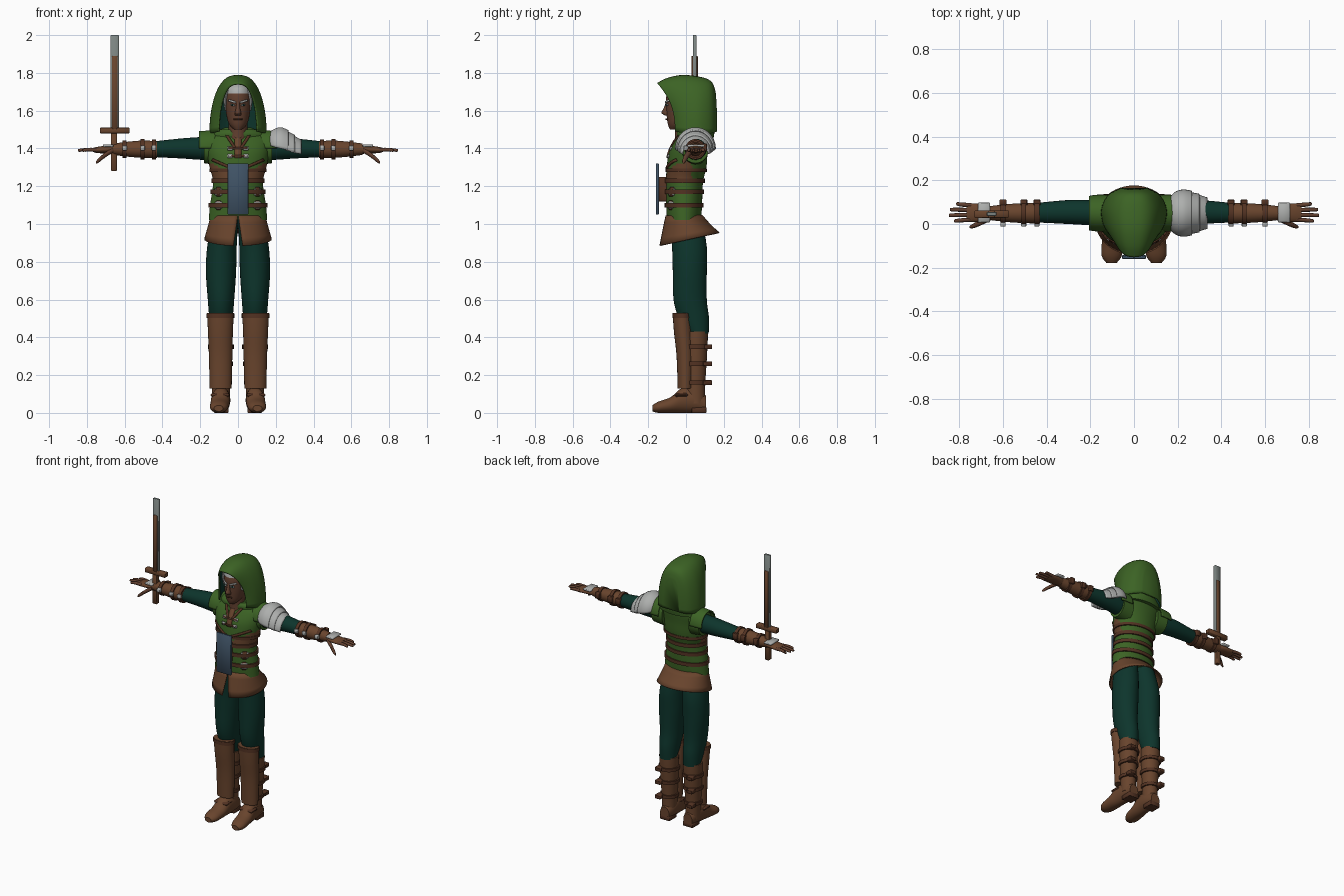
import bpy, bmesh
from math import sin, cos, pi, sqrt, copysign
from mathutils import Vector, Matrix

if "Cube" in bpy.data.objects:
    bpy.data.objects.remove(bpy.data.objects["Cube"])


def material(name, *rgb):
    m = bpy.data.materials.new(name)
    m.use_nodes = True
    m.diffuse_color = (*rgb, 1)
    m.node_tree.nodes["Principled BSDF"].inputs["Base Color"].default_value = (*rgb, 1)
    return m


GREEN = material("cloth green", .045, .125, .018)
TEAL = material("dark teal", .004, .035, .025)
LEATHER = material("leather brown", .14, .058, .026)
STRAP = material("strap brown", .085, .032, .016)
SKIN = material("skin brown", .12, .05, .028)
PALE = material("pale grey", .42, .43, .42)
STEEL = material("steel grey", .2, .23, .22)
SLATE = material("slate blue", .05, .085, .13)


def finish(name, bm, mats, mirror=False, thick=0, rule=None):
    """Turn a bmesh into a shaded object with outward normals."""
    bmesh.ops.recalc_face_normals(bm, faces=bm.faces)
    mid = sum((v.co for v in bm.verts), Vector()) / len(bm.verts)
    if sum(f.normal.dot(f.calc_center_median() - mid) * f.calc_area() for f in bm.faces) < 0:
        bmesh.ops.reverse_faces(bm, faces=bm.faces)
    mesh = bpy.data.meshes.new(name)
    for f in bm.faces:
        f.material_index = rule(f.calc_center_median()) if rule else 0
    bm.to_mesh(mesh)
    bm.free()
    obj = bpy.data.objects.new(name, mesh)
    bpy.context.collection.objects.link(obj)
    for m in mats:
        mesh.materials.append(m)
    bpy.ops.object.select_all(action="DESELECT")
    obj.select_set(True)
    bpy.context.view_layer.objects.active = obj
    bpy.ops.object.shade_smooth_by_angle(angle=pi / 4)
    if thick:
        solid = obj.modifiers.new("thickness", "SOLIDIFY")
        solid.thickness, solid.offset = thick, 0
        solid.material_offset = len(mats) - 1
    if mirror:
        obj.modifiers.new("mirror", "MIRROR")
    return obj


def grid(name, rows, mats, closed=True, caps=(0, -1), **options):
    """Skin a list of point rows."""
    bm = bmesh.new()
    rows = [[bm.verts.new(p) for p in row] for row in rows]
    n = len(rows[0])
    for a, b in zip(rows, rows[1:]):
        for i in range(n if closed else n - 1):
            j = (i + 1) % n
            bm.faces.new((a[i], a[j], b[j], b[i]))
    for c in caps:
        bm.faces.new(rows[c])
    return finish(name, bm, mats, **options)


def smooth(rings, steps=4):
    """Spline through the given stations."""
    out = []
    for i in range(len(rings) - 1):
        quad = [rings[max(i - 1, 0)], rings[i], rings[i + 1], rings[min(i + 2, len(rings) - 1)]]
        for k in range(steps):
            t = k / steps
            out.append([b + t / 2 * (c - a + t * (2*a - 5*b + 4*c - d + t * (3*(b - c) + d - a)))
                        for a, b, c, d in zip(*quad)])
    return out + [list(rings[-1])]


def loft(name, rings, mat, axis="z", n=24, steps=4, arc=0, **options):
    """Ellipse stations (position, centre a, centre b, radius a, radius b)."""
    rows = []
    for p, a, b, ra, rb in smooth(rings, steps):
        row = []
        for i in range(n):
            t = arc * i / (n - 1) if arc else 2 * pi * i / n
            u, v = a + ra * cos(t), b + rb * sin(t)
            row.append({"x": (p, u, v), "y": (u, p, v), "z": (u, v, p)}[axis])
        rows.append(row)
    if arc:
        options.update(closed=False, caps=())
    return grid(name, rows, mat if isinstance(mat, list) else [mat], **options)


def sample(rings, p):
    return min(smooth(rings, 40), key=lambda r: abs(r[0] - p))


def strap(name, rings, p, half, out, mat, axis="z", **options):
    """Band wrapped round a lofted part."""
    _, a, b, ra, rb = sample(rings, p)
    loft(name, [(p - half, a, b, ra + out, rb + out), (p + half, a, b, ra + out, rb + out)],
         mat, axis, steps=1, **options)


def box(name, lo, hi, mat, bevel=.003, mirror=False):
    bm = bmesh.new()
    lo, hi = Vector(lo), Vector(hi)
    bmesh.ops.create_cube(bm, size=1, matrix=Matrix.Translation((lo + hi) / 2) @ Matrix.Diagonal((*(hi - lo), 1)))
    bmesh.ops.bevel(bm, geom=bm.edges[:], offset=bevel, segments=1, affect="EDGES")
    return finish(name, bm, [mat], mirror)


def ribbon(name, rings, start, end, width, mat, mirror=True):
    """Flat band laid on the front of a lofted part, from (x, z) to (x, z)."""
    a, b = Vector(start), Vector(end)
    side = (b - a).orthogonal().normalized() * width / 2
    rows = []
    for i in range(7):
        row = []
        for q in (a.lerp(b, i / 6) + side, a.lerp(b, i / 6) - side):
            _, cx, cy, rx, ry = sample(rings, q.y)
            row.append((q.x, cy - ry * sqrt(max(0, 1 - (q.x / rx) ** 2)) - .003, q.y))
        rows.append(row)
    grid(name, rows, [mat], closed=False, caps=(), thick=.009, mirror=mirror)


# Tunic with a leather underbust panel at the front
torso = [(1.02, 0, -.01, .155, .09), (1.1, 0, -.01, .148, .095), (1.22, 0, -.008, .132, .098),
         (1.3, 0, .003, .15, .105), (1.38, 0, .012, .165, .102), (1.44, 0, .03, .17, .09),
         (1.48, 0, .045, .14, .075), (1.51, 0, .045, .07, .05)]
loft("tunic", torso, [GREEN, LEATHER], n=64, steps=8,
     rule=lambda c: int(c.y < .03 and 1.22 < c.z < 1.25 + abs(c.x) / 2))
for z in (1.1, 1.17, 1.23):
    strap("waist_strap", torso, z, .012, .008, STRAP, n=40)
strap("back_strap", torso, 1.285, .01, .006, STRAP)
for z in (1.1, 1.17):
    ribbon("strap_buckle", torso, (.085, z), (.12, z), .036, PALE)
    ribbon("buckle_centre", torso, (.093, z), (.112, z), .05, STRAP)
ribbon("chest_edge", torso, (.02, 1.29), (.135, 1.34), .014, STRAP)
ribbon("neck_panel", torso, (0, 1.35), (0, 1.48), .035, LEATHER, False)
ribbon("collar_strap", torso, (.015, 1.4), (.06, 1.47), .014, STRAP)
for z in (1.36, 1.4):
    ribbon("lacing_bar", torso, (-.05, z), (.05, z), .009, STRAP, False)
    ribbon("lacing_clasp", torso, (.03, z), (.055, z), .018, PALE)
loft("tunic_armhole", [(.1, .045, 1.4, .075, .09), (.18, .05, 1.4, .072, .078)], GREEN, "x", mirror=True)
loft("shoulder_cap", [(.12, .05, 1.4, .08, .095), (.17, .05, 1.4, .08, .09), (.205, .05, 1.4, .075, .088)],
     GREEN, "x", arc=pi, thick=.008, mirror=True)
box("chest_plate", (-.055, -.16, 1.05), (.055, -.143, 1.32), SLATE)
box("plate_mount", (-.03, -.145, 1.12), (.03, -.09, 1.25), STRAP)

# Flared skirt, longer and slit at the front
rows = []
for k in range(5):
    t, row = k / 4, []
    for i in range(49):
        gap = .01 + .13 * t
        a = -pi / 2 + gap + (2 * pi - 2 * gap) * i / 48
        y = -.01 + .028 * t + (.094 + .062 * t) * sin(a)
        row.append(((.14 + .035 * t) * cos(a), y, 1.045 - t * (.13 - .22 * y)))
    rows.append(row)
grid("skirt", rows, [LEATHER], closed=False, caps=(), thick=.008)

# Head, face and hair
head = [(1.5, 0, -.065, .02, .02), (1.525, 0, -.045, .045, .05), (1.56, 0, -.033, .058, .068),
        (1.62, 0, -.028, .067, .077), (1.68, 0, -.025, .066, .079), (1.73, 0, -.02, .048, .06),
        (1.75, 0, -.02, .015, .02)]
loft("head", head, SKIN, n=32)
loft("neck", [(1.42, 0, .0, .055, .06), (1.49, 0, -.005, .05, .053), (1.56, 0, -.01, .05, .05)], SKIN)
loft("nose", [(1.575, 0, -.1, .017, .012), (1.588, 0, -.104, .017, .026), (1.61, 0, -.102, .012, .018),
              (1.645, 0, -.1, .008, .006)], SKIN, n=12)
ribbon("brow", head, (.012, 1.643), (.048, 1.655), .009, PALE)
ribbon("eye", head, (.017, 1.629), (.038, 1.631), .008, PALE)
ribbon("pupil", head, (.024, 1.63), (.031, 1.63), .01, TEAL)
ribbon("mouth", head, (-.022, 1.555), (.022, 1.555), .006, STRAP, False)
loft("hair", [(1.69, 0, -.025, .068, .082), (1.72, 0, -.022, .06, .076), (1.748, 0, -.02, .03, .04)], PALE)
loft("side_hair", [(1.6, .066, -.045, .004, .012), (1.66, .068, -.05, .009, .025), (1.71, .058, -.05, .012, .03)],
     PALE, n=12, mirror=True)

# Hood stations: top (y, z), bottom (y, z), half width
hood = [(-.15, 1.742, -.055, 1.49, .1), (-.1, 1.768, -.03, 1.485, .122), (-.02, 1.784, .01, 1.48, .14),
        (.07, 1.775, .07, 1.48, .145), (.13, 1.752, .13, 1.48, .115), (.152, 1.7, .16, 1.49, .06)]
rows = []
for yt, zt, yb, zb, w in smooth(hood):
    row = []
    for i in range(33):
        c, h = cos(pi * i / 32), sin(pi * i / 32)
        row.append((copysign(w * abs(c) ** .75, c), yb + (yt - yb) * h ** 2.5, zb + (zt - zb) * h))
    rows.append(row)
grid("hood", rows, [GREEN, TEAL], closed=False, caps=(-1,), thick=.01)
loft("cowl", [(1.45, 0, .05, .155, .095), (1.48, 0, .05, .145, .1), (1.5, 0, .055, .12, .095)], GREEN, n=32)

# Sleeves, bracers and hands
loft("sleeve", [(.13, .048, 1.4, .058, .062), (.2, .052, 1.4, .058, .06), (.3, .055, 1.4, .055, .053),
                (.44, .052, 1.396, .045, .042)], TEAL, "x", mirror=True)
bracer = [(.43, .05, 1.394, .047, .044), (.5, .05, 1.396, .046, .046), (.58, .05, 1.396, .041, .04),
          (.66, .05, 1.396, .032, .03)]
loft("bracer", bracer, LEATHER, "x", mirror=True)
for x in (.445, .505, .6):
    strap("bracer_strap", bracer, x, .011, .008, STRAP, "x", mirror=True)
    box("bracer_buckle", (x - .016, .085, 1.385), (x + .016, .112, 1.425), STRAP, mirror=True)
    box("bracer_stud", (x - .012, -.012, 1.39), (x + .012, .012, 1.415), PALE, mirror=True)
loft("palm", [(.64, .05, 1.395, .028, .026), (.69, .05, 1.395, .041, .021), (.74, .052, 1.392, .043, .017),
              (.768, .053, 1.392, .039, .011)], LEATHER, "x", mirror=True)
box("hand_plate", (.66, .008, 1.408), (.715, .098, 1.421), PALE, mirror=True)
for i, tip in enumerate((.825, .848, .843, .815)):
    y = .02 + i * .022
    loft("finger", [(.745, y, 1.392, .01, .011), (.79, y + i * .002 - .003, 1.394, .0095, .01),
                    (tip - .006, y + i * .004 - .006, 1.39, .008, .008),
                    (tip, y + i * .004 - .006, 1.389, .003, .003)], SKIN, "x", n=10, mirror=True)
loft("thumb", [(.665, .025, 1.39, .014, .014), (.71, .003, 1.36, .013, .014), (.74, -.01, 1.335, .01, .012),
               (.753, -.014, 1.325, .004, .005)], SKIN, "x", n=10, mirror=True)

# Layered pauldron on the left shoulder
plates = ([(.145, .05, 1.43, .04, .035), (.185, .05, 1.41, .09, .085), (.225, .05, 1.4, .104, .108),
           (.265, .05, 1.39, .098, .104)],
          [(.25, .05, 1.39, .094, .102), (.3, .05, 1.38, .084, .088)],
          [(.28, .05, 1.38, .085, .092), (.335, .05, 1.37, .068, .072)])
for rings in plates:
    loft("pauldron_plate", rings, PALE, "x", arc=pi, thick=.008)

# Trousers and boots
loft("trouser_leg", [(.42, .09, .065, .054, .055), (.5, .09, .042, .062, .08), (.6, .09, .022, .07, .088),
                     (.75, .09, .02, .08, .09), (.88, .085, .018, .078, .092), (1.02, .068, 0, .07, .085)],
     TEAL, n=32, mirror=True)
shaft = [(.05, .09, .05, .046, .052), (.15, .09, .05, .048, .052), (.28, .09, .052, .055, .058),
         (.38, .09, .055, .06, .06), (.43, .09, .056, .062, .06)]
loft("boot_shaft", shaft, LEATHER, mirror=True)
loft("shin_guard", [(.13, .092, -.004, .058, .04), (.3, .092, -.004, .062, .046), (.43, .093, -.014, .066, .05),
                    (.53, .093, -.02, .071, .051)], LEATHER, mirror=True)
strap("guard_rim", [(.5, .093, -.018, .07, .05), (.53, .093, -.02, .071, .051)], .515, .012, .003, STRAP, mirror=True)
loft("foot", [(-.178, .103, .024, .024, .016), (-.145, .102, .03, .046, .03), (-.08, .097, .042, .05, .042),
              (-.02, .092, .066, .05, .066), (.05, .088, .065, .047, .065), (.107, .088, .045, .034, .045)],
     LEATHER, "y", mirror=True)
box("boot_heel", (.05, .03, 0), (.126, .108, .03), STRAP, mirror=True)
box("boot_cuff", (.045, -.06, .085), (.145, .01, .105), STRAP, .008, mirror=True)
for z in (.16, .26, .35):
    strap("boot_strap", shaft, z, .011, .009, STRAP, mirror=True)
    box("boot_buckle", (.1, .09, z - .013), (.142, .138, z + .013), STRAP, mirror=True)

# Sword standing upright in the right hand
box("sword_blade", (-.675, .036, 1.5), (-.63, .056, 2), STEEL)
box("sword_core", (-.667, .028, 1.5), (-.638, .063, 1.89), LEATHER)
box("sword_guard", (-.73, .028, 1.48), (-.575, .063, 1.51), LEATHER)
box("sword_grip", (-.672, .03, 1.28), (-.641, .061, 1.48), LEATHER)
